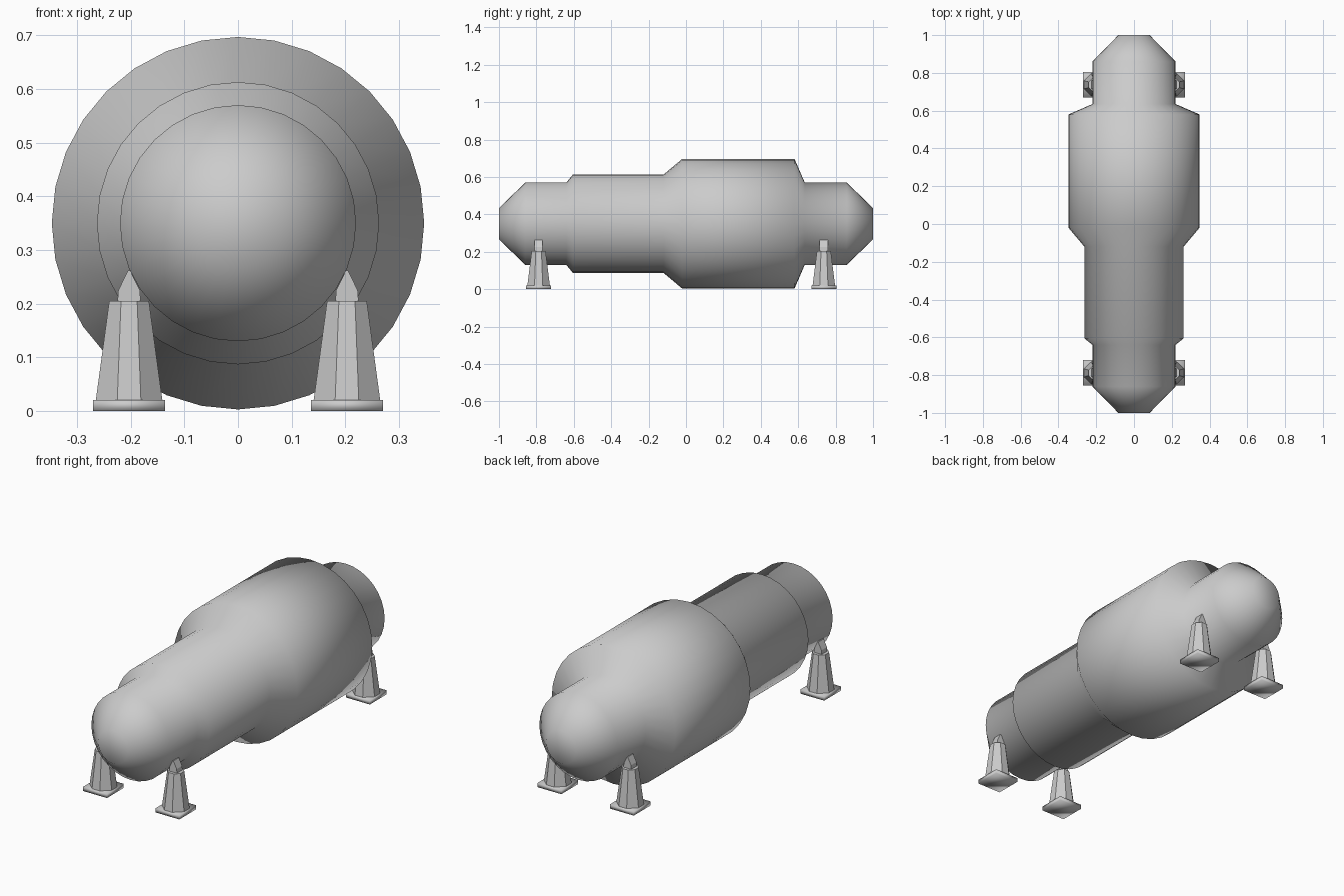
import bpy, bmesh, math

if "Cube" in bpy.data.objects:
    bpy.data.objects.remove(bpy.data.objects["Cube"])

grey = bpy.data.materials.new("plain grey")
grey.use_nodes = True
color = (0.6, 0.6, 0.6, 1)
grey.diffuse_color = color
grey.node_tree.nodes["Principled BSDF"].inputs["Base Color"].default_value = color


def loft(name, rings, smooth):
    """Skin a stack of equal-length point rings and cap both ends."""
    bm = bmesh.new()
    loops = [[bm.verts.new(p) for p in ring] for ring in rings]
    n = len(loops[0])
    for a, b in zip(loops, loops[1:]):
        for i in range(n):
            j = (i + 1) % n
            bm.faces.new((a[i], a[j], b[j], b[i]))
    bm.faces.new(loops[0])
    bm.faces.new(loops[-1])
    bmesh.ops.remove_doubles(bm, verts=bm.verts, dist=1e-5)
    bmesh.ops.recalc_face_normals(bm, faces=bm.faces)
    for f in bm.faces:
        f.smooth = smooth
    mesh = bpy.data.meshes.new(name)
    bm.to_mesh(mesh)
    bm.free()
    mesh.materials.append(grey)
    obj = bpy.data.objects.new(name, mesh)
    bpy.context.collection.objects.link(obj)
    return obj


def rect(x, y, hx, hy, z):
    return [(x + sx * hx, y + sy * hy, z)
            for sx, sy in ((-1, -1), (1, -1), (1, 1), (-1, 1))]


def octagon(x, y, hx, hy, flat, z):
    pts = [(flat, -hy), (hx, -flat), (hx, flat), (flat, hy),
           (-flat, hy), (-hx, flat), (-hx, -flat), (-flat, -hy)]
    return [(x + px, y + py, z) for px, py in pts]


# Stepped round body along y: (y, radius)
SIDES, AXIS = 32, 0.35
profile = [(-1, 0.083), (-0.86, 0.22), (-0.64, 0.22), (-0.605, 0.263),
           (-0.12, 0.263), (-0.02, 0.347), (0.58, 0.347), (0.635, 0.22),
           (0.86, 0.22), (1, 0.083)]
angles = [2 * math.pi * i / SIDES for i in range(SIDES)]
loft("body", [[(r * math.sin(a), y, AXIS + r * math.cos(a)) for a in angles]
              for y, r in profile], True)

# Four feet: square base, tapered eight-sided post, wedge-shaped top
for end, y in (("front", -0.788), ("back", 0.737)):
    for side, x in (("left", 0.203), ("right", -0.203)):
        tag = end + "_" + side
        loft(tag + "_base", [rect(x, y, 0.067, 0.067, 0),
                             rect(x, y, 0.067, 0.067, 0.021)], True)
        loft(tag + "_post", [octagon(x, y, 0.062, 0.06, 0.022, 0.02),
                             octagon(x, y, 0.037, 0.037, 0.015, 0.205)], False)
        loft(tag + "_cap", [rect(x, y, 0.022, 0.022, 0.2),
                            rect(x, y, 0.02, 0.022, 0.225),
                            rect(x, y, 0.002, 0.022, 0.262)], False)
